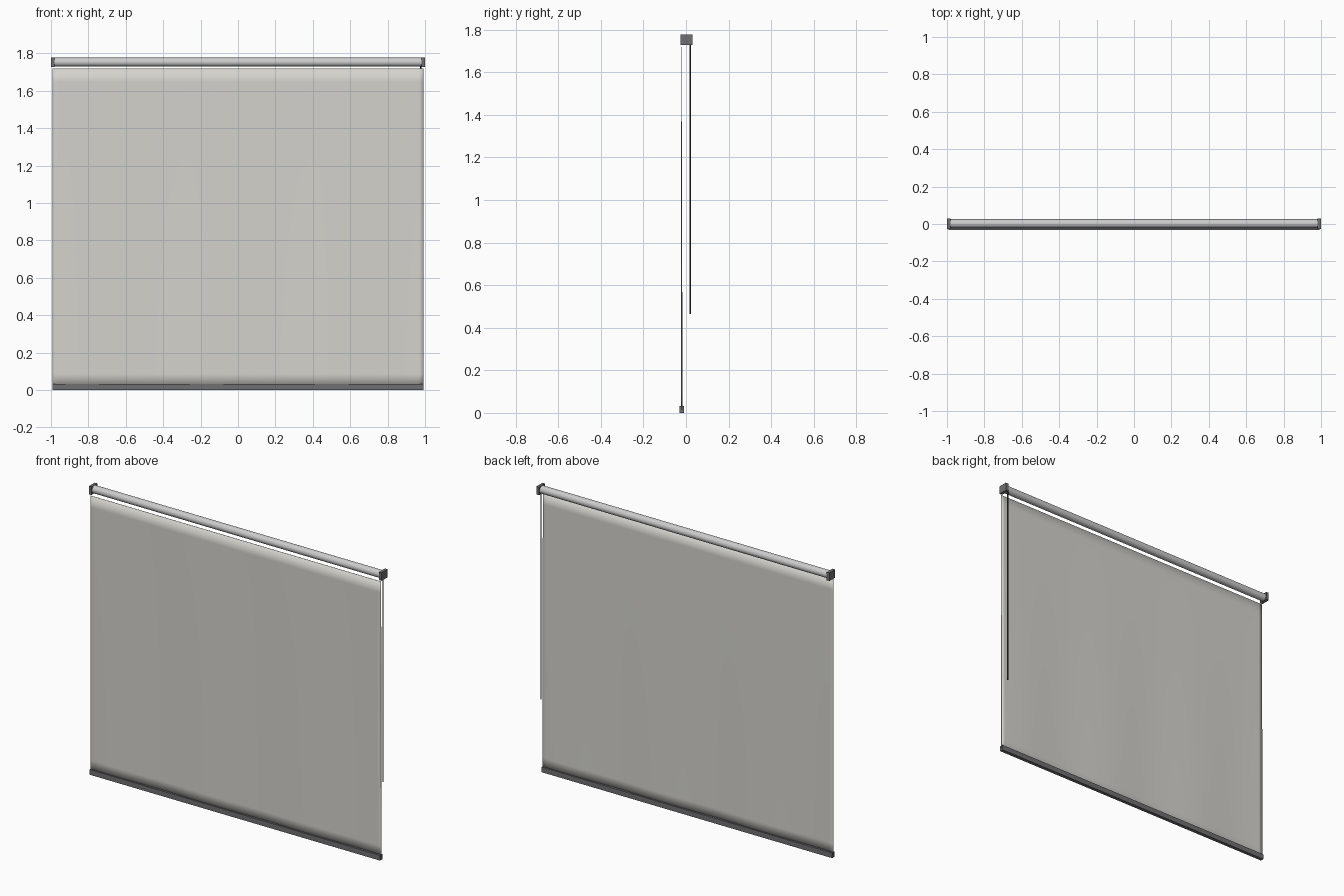
import bpy, bmesh, math

if "Cube" in bpy.data.objects:
    bpy.data.objects.remove(bpy.data.objects["Cube"])


def material(name, rgb):
    m = bpy.data.materials.new(name)
    m.diffuse_color = (*rgb, 1)
    m.use_nodes = True
    m.node_tree.nodes["Principled BSDF"].inputs["Base Color"].default_value = m.diffuse_color
    return m


FABRIC = material("warm_white_fabric", (0.66, 0.65, 0.61))
PALE = material("pale_tube", (0.78, 0.78, 0.75))
DARK = material("dark_grey", (0.16, 0.16, 0.17))
CORD = material("cord_black", (0.05, 0.05, 0.05))


def box(name, lo, hi, mat):
    bpy.ops.mesh.primitive_cube_add(size=1, location=[(a + b) / 2 for a, b in zip(lo, hi)])
    ob = bpy.context.object
    ob.name = name
    ob.scale = [b - a for a, b in zip(lo, hi)]
    bpy.ops.object.transform_apply(location=False, rotation=False)
    ob.data.materials.append(mat)
    return ob


def cylinder(name, radius, length, loc, mat, sides, rot=(0, 0, 0)):
    bpy.ops.mesh.primitive_cylinder_add(vertices=sides, radius=radius, depth=length,
                                        location=loc, rotation=rot)
    ob = bpy.context.object
    ob.name = name
    bpy.ops.object.shade_smooth_by_angle()
    ob.data.materials.append(mat)
    return ob


# roller tube between the two end brackets
cylinder("roller_tube", 0.0235, 1.97, (0, 0.002, 1.753), PALE, 32, (0, math.pi / 2, 0))
for side, x in (("left", -0.991), ("right", 0.991)):
    box(side + "_bracket", (x - 0.009, -0.027, 1.728), (x + 0.009, 0.03, 1.778), DARK)

# hanging fabric: thin sheet whose shallow waves grow toward the bottom
bpy.ops.mesh.primitive_grid_add(x_subdivisions=80, y_subdivisions=24, size=2)
fabric = bpy.context.object
fabric.name = "fabric"
TOP, BOTTOM = 1.72, 0.015
for v in fabric.data.vertices:
    drop = (1 - v.co.y) / 2
    x = v.co.x * 0.993
    y = -0.022 + 0.002 * drop + 0.003 * drop * math.sin(3 * math.pi * x)
    v.co = (x, y, TOP + (BOTTOM - TOP) * drop)
solid = fabric.modifiers.new("thickness", 'SOLIDIFY')
solid.thickness = 0.002
solid.offset = 0
bpy.ops.object.shade_smooth_by_angle()
fabric.data.materials.append(FABRIC)

# weighted bottom rail
box("bottom_rail", (-0.992, -0.031, 0), (0.992, -0.009, 0.032), DARK)

# pull cord hanging behind the right end
cylinder("pull_cord", 0.0035, 1.275, (0.977, 0.019, 1.1025), CORD, 10)
